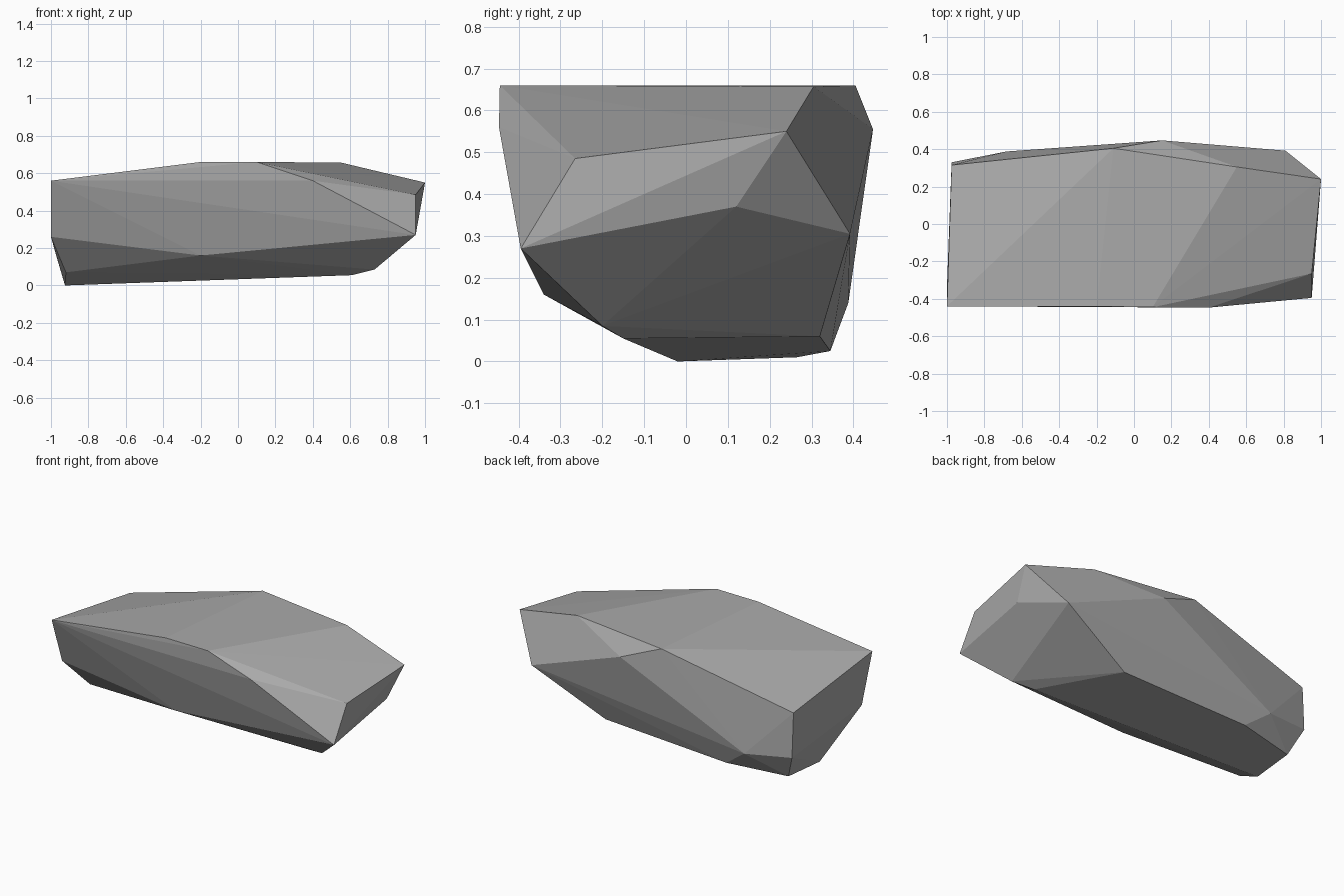
import bpy
import bmesh

# Remove the default cube only
default_cube = bpy.data.objects.get("Cube")
if default_cube:
    bpy.data.objects.remove(default_cube, do_unlink=True)


def flat_material(name, grey):
    """One plain colour, shown both in the viewport and in a render."""
    material = bpy.data.materials.new(name)
    material.use_nodes = True
    colour = (grey, grey, grey, 1)
    material.diffuse_color = colour
    shader = material.node_tree.nodes["Principled BSDF"]
    shader.inputs["Base Color"].default_value = colour
    shader.inputs["Roughness"].default_value = 1
    return material


def convex_rock(name, corners, material):
    """Wrap chiselled corner points in a flat-faced convex shell."""
    bm = bmesh.new()
    for corner in corners:
        bm.verts.new(corner)
    result = bmesh.ops.convex_hull(bm, input=bm.verts[:])

    # Drop corners that ended up inside the shell
    loose = [vert for vert in bm.verts if not vert.link_faces]
    bmesh.ops.delete(bm, geom=loose, context="VERTS")
    bmesh.ops.recalc_face_normals(bm, faces=bm.faces[:])
    for face in bm.faces:
        face.smooth = False

    mesh = bpy.data.meshes.new(name)
    bm.to_mesh(mesh)
    bm.free()
    mesh.materials.append(material)
    rock = bpy.data.objects.new(name, mesh)
    bpy.context.collection.objects.link(rock)
    return rock


# Flat plateau on top of the rock
plateau = [
    (-.2, -.44, .66), (.1, -.445, .66), (.55, .305, .657), (-.11, .405, .66),
]

# Upper shoulder, where the plateau breaks into the sides
shoulder = [
    (-1, -.44, .56), (.4, -.447, .56), (.95, -.265, .485),
    (1, .24, .55), (.15, .447, .555), (-.975, .315, .45),
]

# Widest band of the lower sides
waist = [
    (-1, -.335, .26), (-.2, -.34, .16), (.95, -.395, .27), (.96, .12, .37),
    (.81, .392, .305), (-.68, .388, .14), (-.975, .33, .17),
]

# Underside, rising gently towards one end
underside = [
    (-.92, -.17, .07), (.73, -.2, .085), (.61, -.15, .055), (.34, .32, .06),
    (-.525, .345, .025), (-.905, .265, .01), (-.925, -.02, 0),
]

stone_grey = flat_material("stone grey", .4)
convex_rock("rock", plateau + shoulder + waist + underside, stone_grey)
